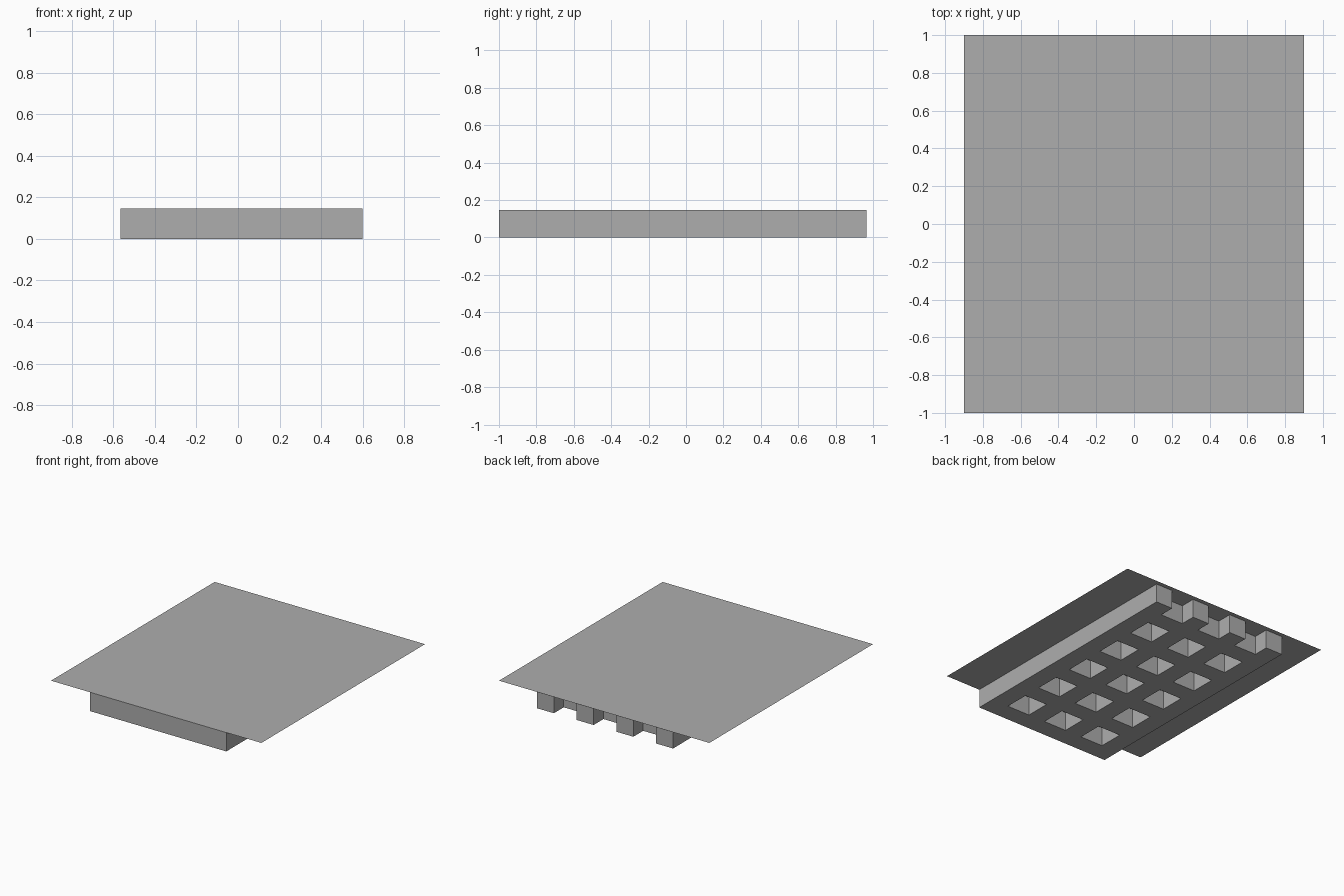
import bpy
import bmesh

# Remove the default cube
cube = bpy.data.objects.get("Cube")
if cube:
    bpy.data.objects.remove(cube, do_unlink=True)

HEIGHT = 0.146
WALL, PITCH = 0.145, 0.34
X0, Y0, Y_END = -0.565, -1.0, 0.965
GAPS_X, ROWS_Y = 3, 6

# One plain grey for everything
grey = bpy.data.materials.new("plain_grey")
grey.use_nodes = True
colour = (0.42, 0.42, 0.42, 1)
grey.diffuse_color = colour
grey.node_tree.nodes["Principled BSDF"].inputs["Base Color"].default_value = colour


def add_object(name, bm):
    mesh = bpy.data.meshes.new(name)
    bm.to_mesh(mesh)
    bm.free()
    mesh.materials.append(grey)
    obj = bpy.data.objects.new(name, mesh)
    bpy.context.collection.objects.link(obj)
    return obj


def wall_lines(start, gaps):
    """Both edges of every wall, wall and gap alternating."""
    return [start + i * PITCH + e for i in range(gaps + 1) for e in (0, WALL)]


# Lattice of pockets, open along the back edge
xs = wall_lines(X0, GAPS_X)
ys = wall_lines(Y0, ROWS_Y - 1) + [Y_END]
bm = bmesh.new()
grid = [[bm.verts.new((x, y, 0)) for x in xs] for y in ys]
for j in range(len(ys) - 1):
    for i in range(len(xs) - 1):
        if i % 2 and j % 2:
            continue
        bm.faces.new((grid[j][i], grid[j][i + 1], grid[j + 1][i + 1], grid[j + 1][i]))
loose = [v for v in bm.verts if not v.link_faces]
bmesh.ops.delete(bm, geom=loose, context="VERTS")

# Raise the walls; the top stays open beneath the sheet
top = bmesh.ops.extrude_face_region(bm, geom=bm.faces[:], use_keep_orig=True)["geom"]
top_verts = [g for g in top if isinstance(g, bmesh.types.BMVert)]
top_faces = [g for g in top if isinstance(g, bmesh.types.BMFace)]
bmesh.ops.translate(bm, verts=top_verts, vec=(0, 0, HEIGHT))
bmesh.ops.recalc_face_normals(bm, faces=bm.faces[:])
bmesh.ops.delete(bm, geom=top_faces, context="FACES")
add_object("pocket_lattice", bm)

# Flat cover sheet
bm = bmesh.new()
corners = [(-0.9, -1), (0.9, -1), (0.9, 1), (-0.9, 1)]
bm.faces.new([bm.verts.new((x, y, HEIGHT)) for x, y in corners])
add_object("cover_sheet", bm)
